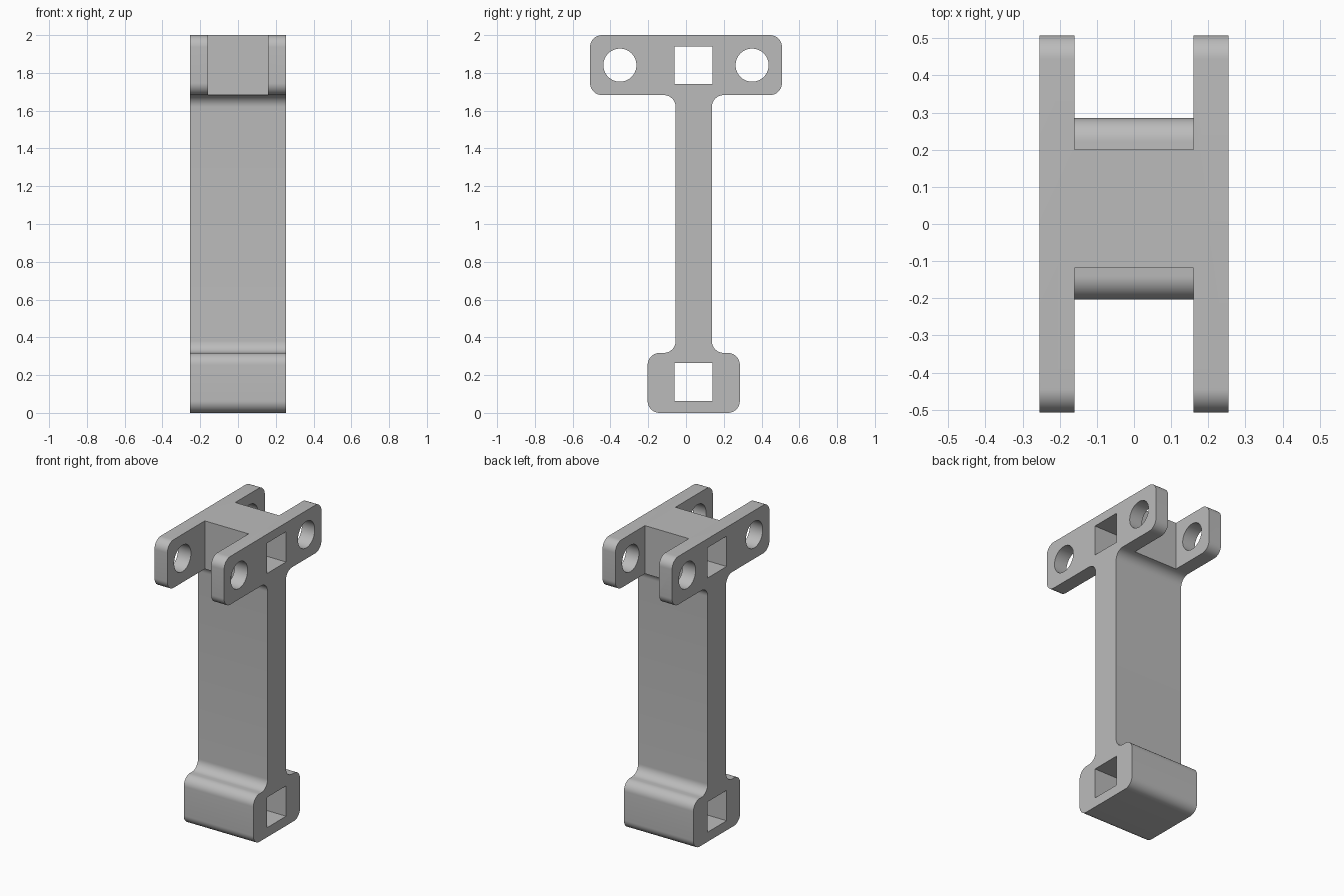
import bpy, bmesh, math
from mathutils import Vector

cube = bpy.data.objects.get("Cube")
if cube:
    bpy.data.objects.remove(cube, do_unlink=True)

# Single grey plastic
grey = bpy.data.materials.new("plain grey")
grey.use_nodes = True
colour = (0.5, 0.5, 0.5, 1)
grey.diffuse_color = colour
grey.node_tree.nodes["Principled BSDF"].inputs["Base Color"].default_value = colour

HALF_W = 0.254      # half width across x
GAP = 0.16          # half width of the slot between the fork plates
R = 0.0635          # fillet radius
MID = 0.041         # centre of the stem in y
STEM, FOOT, HEAD = 0.0955, 0.244, 0.508
FOOT_TOP, HEAD_BOTTOM, TOP = 0.3175, 1.6825, 2.0


def rounded(points, radius, steps=12):
    """Replace each corner of a closed outline with a tangent arc."""
    out = []
    for i, p in enumerate(points):
        p = Vector(p)
        a = (Vector(points[i - 1]) - p).normalized()
        b = (Vector(points[(i + 1) % len(points)]) - p).normalized()
        centre = p + (a + b) * radius
        for k in range(steps + 1):
            t = k / steps * math.pi / 2
            out.append(centre - b * radius * math.cos(t) - a * radius * math.sin(t))
    return out


def prism(name, outline, x0, x1):
    """Extrude a (y, z) outline along x."""
    bm = bmesh.new()
    face = bm.faces.new([bm.verts.new((x0, p[0], p[1])) for p in outline])
    ext = bmesh.ops.extrude_face_region(bm, geom=[face])["geom"]
    moved = [v for v in ext if isinstance(v, bmesh.types.BMVert)]
    bmesh.ops.translate(bm, verts=moved, vec=(x1 - x0, 0, 0))
    bmesh.ops.recalc_face_normals(bm, faces=bm.faces)
    mesh = bpy.data.meshes.new(name)
    bm.to_mesh(mesh)
    bm.free()
    mesh.materials.append(grey)
    obj = bpy.data.objects.new(name, mesh)
    bpy.context.collection.objects.link(obj)
    return obj


def rect(y0, y1, z0, z1):
    return [(y0, z0), (y1, z0), (y1, z1), (y0, z1)]


def circle(y, z, r, n=64):
    return [(y + r * math.cos(2 * math.pi * i / n), z + r * math.sin(2 * math.pi * i / n))
            for i in range(n)]


# Body: foot, stem and head in one filleted outline
outline = [
    (MID - FOOT, 0), (MID + FOOT, 0), (MID + FOOT, FOOT_TOP), (MID + STEM, FOOT_TOP),
    (MID + STEM, HEAD_BOTTOM), (HEAD, HEAD_BOTTOM), (HEAD, TOP), (-HEAD, TOP),
    (-HEAD, HEAD_BOTTOM), (MID - STEM, HEAD_BOTTOM), (MID - STEM, FOOT_TOP),
    (MID - FOOT, FOOT_TOP),
]
body = prism("forked_bracket", rounded(outline, R), -HALF_W, HALF_W)

# Cutters: square windows, pin holes and the slots between the fork plates
cutters = []
for name, z in (("foot", 0.163), ("head", 1.841)):
    cutters.append(prism(name + "_window_cutter",
                         rect(-0.061, 0.139, z - 0.1, z + 0.1), -0.5, 0.5))
for name, side in (("front", -1), ("back", 1)):
    cutters.append(prism(name + "_pin_hole_cutter", circle(side * 0.35, 1.841, 0.0875), -0.5, 0.5))
    inner, outer = MID + side * (STEM + R), side * 0.7
    cutters.append(prism(name + "_slot_cutter",
                         rect(min(inner, outer), max(inner, outer), HEAD_BOTTOM - 0.0005, 2.2),
                         -GAP, GAP))

for cutter in cutters:
    cutter.hide_render = True
    mod = body.modifiers.new(cutter.name, "BOOLEAN")
    mod.operation = "DIFFERENCE"
    mod.solver = "EXACT"
    mod.object = cutter

# Apply the cuts and drop the cutters
bpy.context.view_layer.update()
graph = bpy.context.evaluated_depsgraph_get()
cut_mesh = bpy.data.meshes.new_from_object(body.evaluated_get(graph))
body.modifiers.clear()
body.data = cut_mesh
for cutter in cutters:
    bpy.data.objects.remove(cutter, do_unlink=True)

# Smooth fillets and holes, sharp elsewhere
bpy.ops.object.select_all(action="DESELECT")
body.select_set(True)
bpy.context.view_layer.objects.active = body
bpy.ops.object.shade_smooth_by_angle(angle=math.radians(30))
